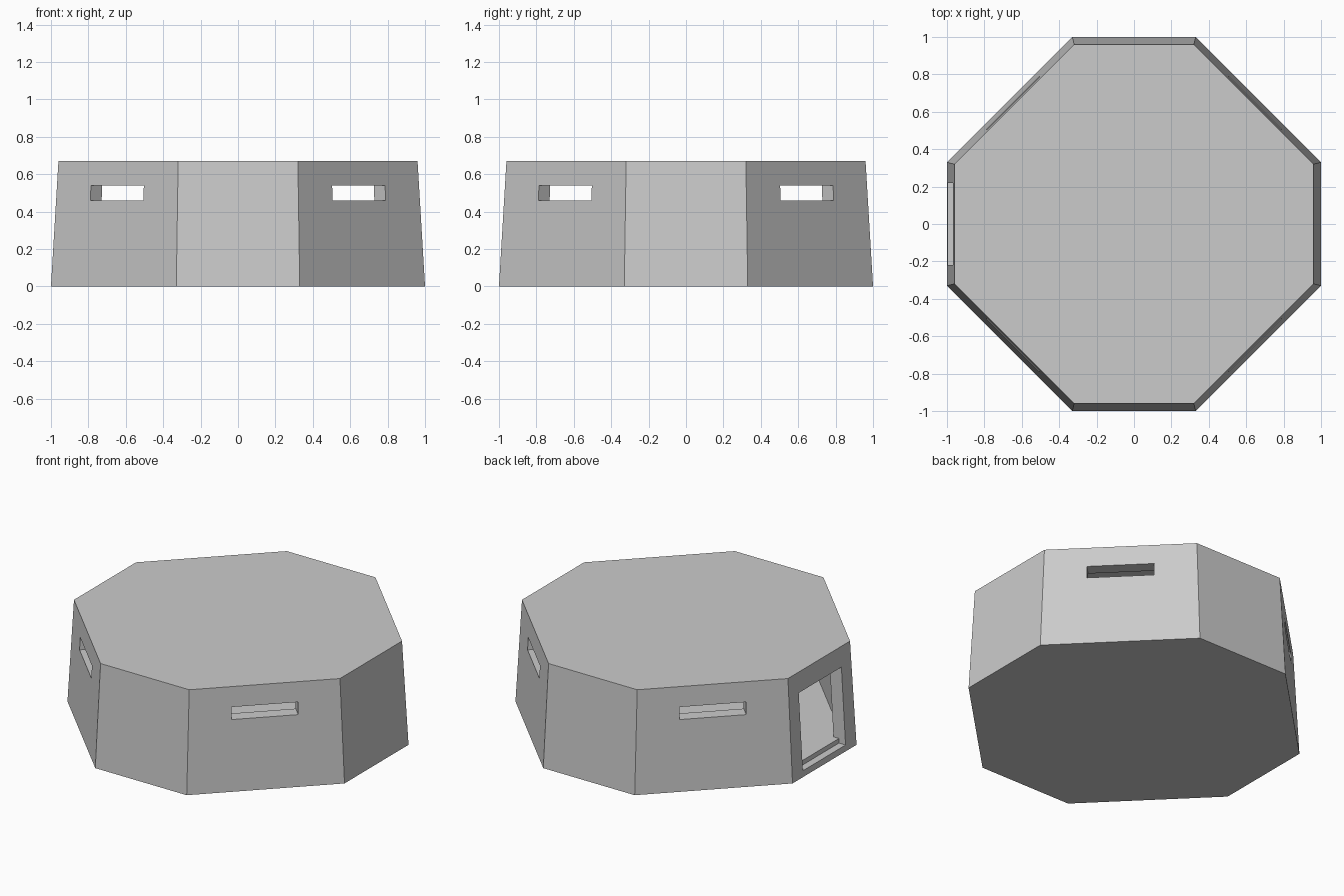
import bpy, bmesh, math

if "Cube" in bpy.data.objects:
    bpy.data.objects.remove(bpy.data.objects["Cube"])

HEIGHT = 0.67
WALL = 0.085
FLOOR = 0.07


def loft(name, lower, upper):
    """Closed solid between two matching rings of points."""
    bm = bmesh.new()
    low = [bm.verts.new(p) for p in lower]
    top = [bm.verts.new(p) for p in upper]
    bm.faces.new(low)
    bm.faces.new(top)
    n = len(low)
    for i in range(n):
        j = (i + 1) % n
        bm.faces.new((low[i], low[j], top[j], top[i]))
    bmesh.ops.recalc_face_normals(bm, faces=bm.faces)
    mesh = bpy.data.meshes.new(name)
    bm.to_mesh(mesh)
    bm.free()
    obj = bpy.data.objects.new(name, mesh)
    bpy.context.collection.objects.link(obj)
    return obj


def octagon(z, inset=0.0):
    """Ring of the tapered outer shell at height z, moved inward by inset."""
    a = 1 - 0.04 * z / HEIGHT - inset
    b = 0.33 - 0.01 * z / HEIGHT - inset * math.tan(math.pi / 8)
    return [(a, -b, z), (a, b, z), (b, a, z), (-b, a, z),
            (-a, b, z), (-a, -b, z), (-b, -a, z), (b, -a, z)]


def cut(target, cutter):
    """Subtract the cutter for good and remove it."""
    cutter.hide_render = True
    mod = target.modifiers.new("cut", 'BOOLEAN')
    mod.operation = 'DIFFERENCE'
    mod.solver = 'EXACT'
    mod.object = cutter
    bpy.context.view_layer.objects.active = target
    bpy.ops.object.modifier_apply(modifier=mod.name)
    bpy.data.objects.remove(cutter, do_unlink=True)


# Tapered octagonal shell
bunker = loft("bunker_shell", octagon(0), octagon(HEIGHT))

# Hollow room
cut(bunker, loft("room_cutter", octagon(FLOOR, WALL), octagon(HEIGHT - WALL, WALL)))

# Doorway on the left side, with a low sill step
profile = [(-1.2, 0.04), (-0.95, 0.04), (-0.95, FLOOR),
           (-0.8, FLOOR), (-0.8, 0.54), (-1.2, 0.54)]
cut(bunker, loft("door_cutter", [(x, -0.22, z) for x, z in profile],
                 [(x, 0.22, z) for x, z in profile]))

# Viewing slits in the four diagonal walls
for k in range(4):
    ang = math.radians(45 + 90 * k)
    c, s = math.cos(ang), math.sin(ang)
    plan = [(0.7, -0.2), (1.1, -0.2), (1.1, 0.2), (0.7, 0.2)]
    ring = [(r * c - t * s, r * s + t * c) for r, t in plan]
    cut(bunker, loft("slit_cutter", [(x, y, 0.46) for x, y in ring],
                     [(x, y, 0.54) for x, y in ring]))
